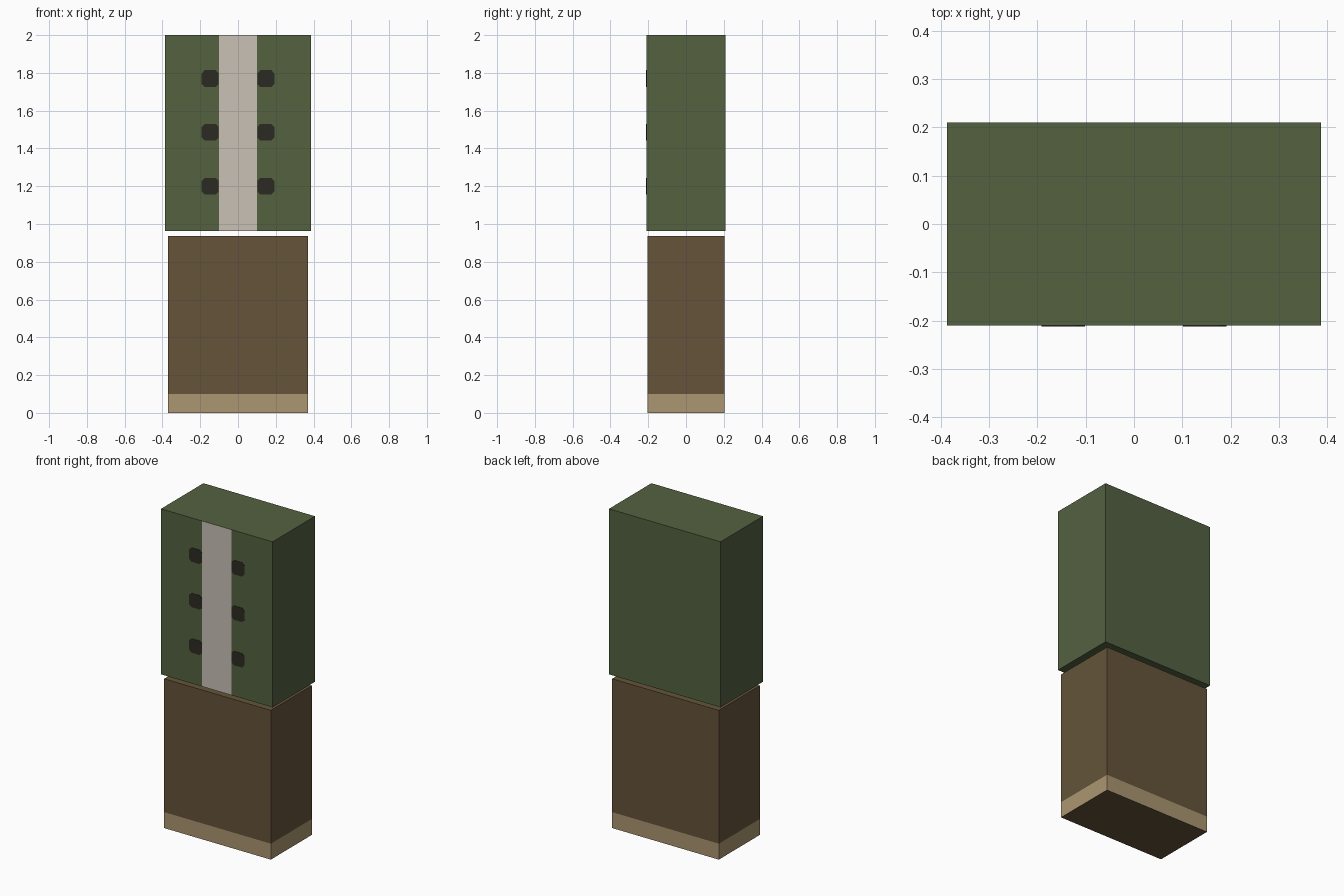
import bpy, bmesh

if "Cube" in bpy.data.objects:
    bpy.data.objects.remove(bpy.data.objects["Cube"])


def material(name, rgb):
    """Flat material from 0-255 sRGB values."""
    def linear(c):
        c /= 255
        return c / 12.92 if c <= 0.04045 else ((c + 0.055) / 1.055) ** 2.4
    m = bpy.data.materials.new(name)
    m.diffuse_color = (*[linear(c) for c in rgb], 1)
    m.use_nodes = True
    m.node_tree.nodes["Principled BSDF"].inputs["Base Color"].default_value = m.diffuse_color
    return m


green = material("coat green", (83, 97, 64))
cream = material("cream", (200, 193, 181))
brown = material("brown", (101, 84, 58))
tan = material("tan", (171, 150, 112))
dark = material("dark toggle", (44, 42, 34))


def finish(name, bm, mats):
    bmesh.ops.recalc_face_normals(bm, faces=bm.faces)
    mesh = bpy.data.meshes.new(name)
    bm.to_mesh(mesh)
    bm.free()
    for m in mats:
        mesh.materials.append(m)
    ob = bpy.data.objects.new(name, mesh)
    bpy.context.collection.objects.link(ob)
    return ob


def block(name, half_x, half_y, z0, z1, mats, cuts, rule):
    """Box cut by planes (point, normal); rule picks faces for the second colour."""
    bm = bmesh.new()
    bmesh.ops.create_cube(bm, size=2)
    for v in bm.verts:
        v.co = (v.co.x * half_x, v.co.y * half_y, z0 if v.co.z < 0 else z1)
    for point, normal in cuts:
        bmesh.ops.bisect_plane(bm, geom=bm.verts[:] + bm.edges[:] + bm.faces[:],
                               plane_co=point, plane_no=normal)
    bm.normal_update()
    for f in bm.faces:
        f.material_index = int(rule(f.calc_center_median(), f.normal))
    return finish(name, bm, mats)


# Lower block with a tan band around its base
block("lower_body", 0.37, 0.203, 0, 0.936, [brown, tan],
      [((0, 0, 0.1), (0, 0, 1))],
      lambda c, n: c.z < 0.1 and abs(n.z) < 0.5)

# Upper block with a cream stripe down the front
FRONT = -0.21
block("upper_body", 0.387, -FRONT, 0.962, 2, [green, cream],
      [((s * 0.101, 0, 0), (1, 0, 0)) for s in (-1, 1)],
      lambda c, n: n.y < -0.5 and abs(c.x) < 0.1)

# Toggles: thin plates with clipped corners, three on each side of the stripe
HX, HZ, CLIP = 0.045, 0.044, 0.016
for row, z in enumerate((1.20, 1.485, 1.77)):
    for side, label in ((-1, "left"), (1, "right")):
        bm = bmesh.new()
        outline = []
        for sx, sz in ((1, 1), (-1, 1), (-1, -1), (1, -1)):
            pair = [(sx * HX, sz * (HZ - CLIP)), (sx * (HX - CLIP), sz * HZ)]
            outline += pair if sx * sz > 0 else pair[::-1]
        face = bm.faces.new([bm.verts.new((side * 0.147 + x, FRONT + 0.001, z + dz))
                             for x, dz in outline])
        out = bmesh.ops.extrude_face_region(bm, geom=[face])
        bmesh.ops.translate(bm, vec=(0, -0.003, 0),
                            verts=[g for g in out["geom"] if isinstance(g, bmesh.types.BMVert)])
        finish(f"toggle_{label}_{row + 1}", bm, [dark])
